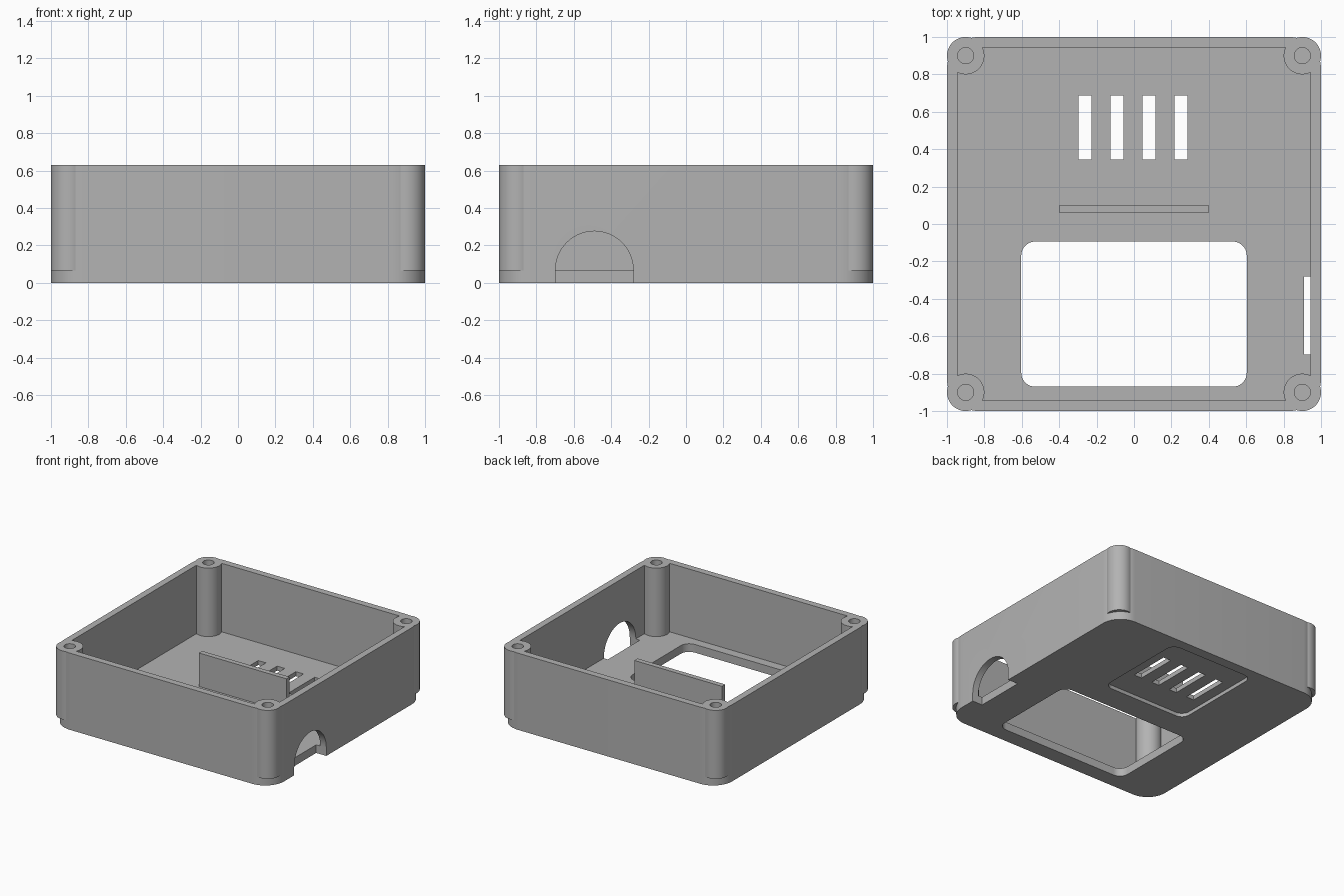
import bpy
import bmesh
from math import cos, sin, pi
from mathutils import Vector

cube = bpy.data.objects.get("Cube")
if cube:
    bpy.data.objects.remove(cube, do_unlink=True)

grey = bpy.data.materials.new("plain_grey")
grey.use_nodes = True
colour = (0.45, 0.45, 0.45, 1)
grey.diffuse_color = colour
grey.node_tree.nodes["Principled BSDF"].inputs["Base Color"].default_value = colour

HEIGHT, FLOOR, INNER, POST = 0.63, 0.067, 0.945, 0.9


def arc(cx, cy, r, start, sweep, steps):
    return [(cx + r * cos(start + sweep * i / steps),
             cy + r * sin(start + sweep * i / steps)) for i in range(steps + 1)]


def rectangle(cx, cy, hx, hy, r=0):
    """Outline of a rectangle, with round corners if r is given."""
    points = []
    for i, (sx, sy) in enumerate([(1, 1), (-1, 1), (-1, -1), (1, -1)]):
        x, y = cx + sx * (hx - r), cy + sy * (hy - r)
        points += arc(x, y, r, i * pi / 2, pi / 2, 10) if r else [(x, y)]
    return points


def circle(cx, cy, r):
    return arc(cx, cy, r, 0, 2 * pi, 48)[:-1]


def prism(name, outline, low, high, along_x=False):
    """Extrude an outline up z, or along x for an outline given in y and z."""
    bm = bmesh.new()
    place = (lambda u, v: (low, u, v)) if along_x else (lambda u, v: (u, v, low))
    face = bm.faces.new([bm.verts.new(place(u, v)) for u, v in outline])
    top = bmesh.ops.extrude_face_region(bm, geom=[face])["geom"]
    shift = Vector((high - low, 0, 0) if along_x else (0, 0, high - low))
    bmesh.ops.translate(bm, vec=shift,
                        verts=[g for g in top if isinstance(g, bmesh.types.BMVert)])
    bmesh.ops.recalc_face_normals(bm, faces=bm.faces)
    mesh = bpy.data.meshes.new(name)
    bm.to_mesh(mesh)
    bm.free()
    obj = bpy.data.objects.new(name, mesh)
    bpy.context.collection.objects.link(obj)
    return obj


def combine(body, tool, operation):
    bpy.context.view_layer.objects.active = body
    mod = body.modifiers.new(operation, "BOOLEAN")
    mod.operation, mod.solver, mod.object = operation, "EXACT", tool
    bpy.ops.object.modifier_apply(modifier=mod.name)
    bpy.data.objects.remove(tool, do_unlink=True)


# Open tray with rounded corners
case = prism("case", rectangle(0, 0, 1, 1, 0.17), 0, HEIGHT)
combine(case, prism("cavity", rectangle(0, 0, INNER, INNER), FLOOR, 1), "DIFFERENCE")

# Screw posts in the corners, each with a blind hole
for x in (-POST, POST):
    for y in (-POST, POST):
        combine(case, prism("post", circle(x, y, 0.1), FLOOR, HEIGHT), "UNION")
        combine(case, prism("hole", circle(x, y, 0.043), 0.1, 1), "DIFFERENCE")

# Large window in the floor
combine(case, prism("window", rectangle(0, -0.482, 0.603, 0.388, 0.075), -1, 0.2),
        "DIFFERENCE")

# Shallow panel under the floor, pierced by four vent slots
combine(case, prism("panel", rectangle(0, 0.516, 0.385, 0.4, 0.07), -1, 0.03),
        "DIFFERENCE")
for i in range(4):
    combine(case, prism("slot", rectangle(-0.262 + 0.171 * i, 0.516, 0.035, 0.171), -1, 0.2),
            "DIFFERENCE")

# Arched cable opening in the left wall, notching the floor edge
arch = arc(-0.49, 0.068, 0.208, 0, pi, 32) + [(-0.698, -0.1), (-0.282, -0.1)]
combine(case, prism("arch", arch, 0.908, 1.2, along_x=True), "DIFFERENCE")

# Low divider across the floor
divider = prism("divider", rectangle(0, 0.081, 0.398, 0.021), FLOOR - 0.01, 0.342)

# Finish
for obj in (case, divider):
    obj.data.materials.clear()
    obj.data.materials.append(grey)
    bpy.ops.object.select_all(action="DESELECT")
    obj.select_set(True)
    bpy.context.view_layer.objects.active = obj
    bpy.ops.object.shade_smooth_by_angle(angle=pi / 6)
